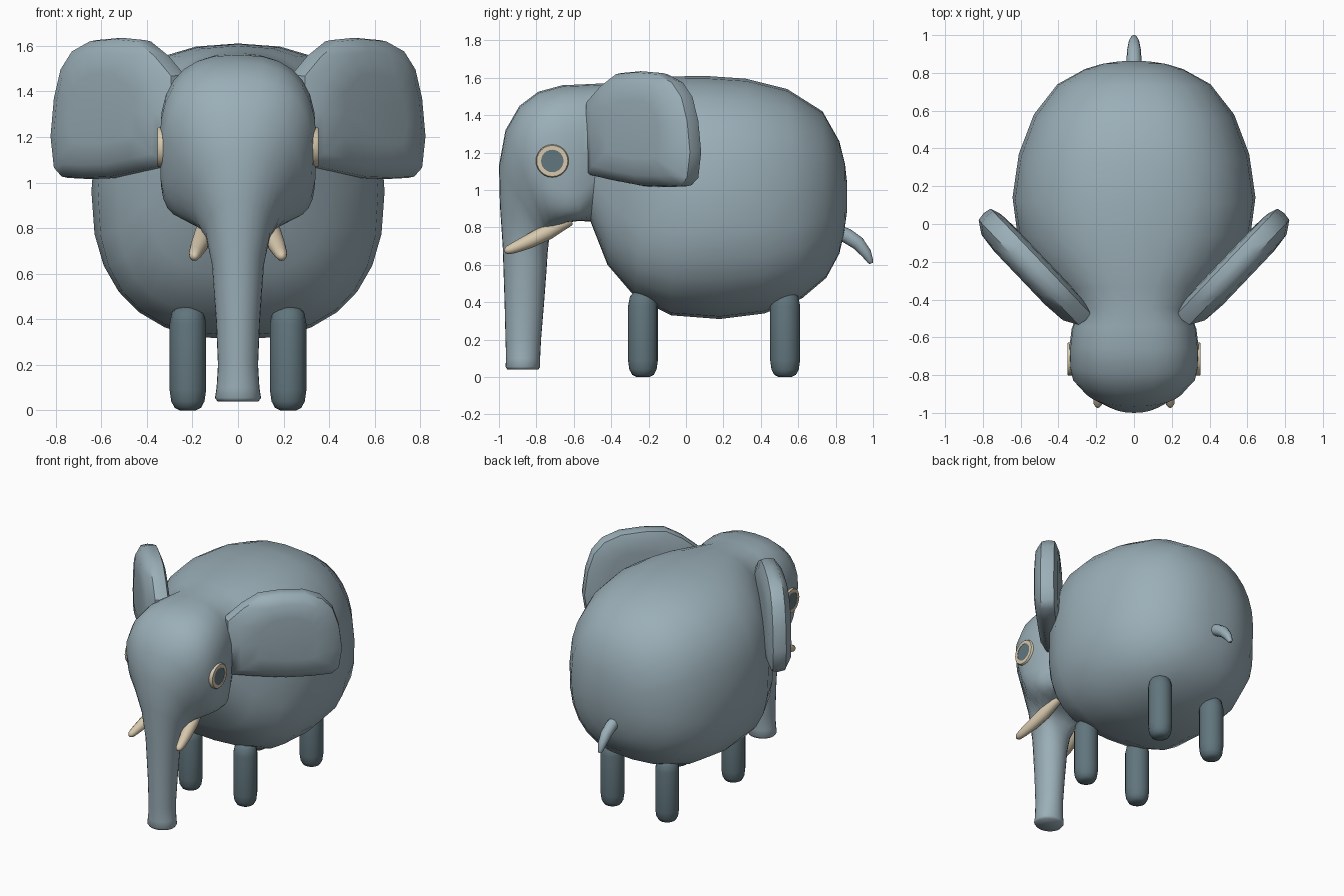
import bpy, bmesh, math
from mathutils import Vector

if "Cube" in bpy.data.objects:
    bpy.data.objects.remove(bpy.data.objects["Cube"])

SIDES = 28


def material(name, rgb):
    m = bpy.data.materials.new(name)
    m.diffuse_color = (*rgb, 1)
    m.use_nodes = True
    m.node_tree.nodes["Principled BSDF"].inputs["Base Color"].default_value = m.diffuse_color
    return m


SKIN = material("blue grey skin", (0.325, 0.425, 0.475))
DARK = material("dark blue grey", (0.12, 0.18, 0.205))
IVORY = material("ivory", (0.68, 0.58, 0.42))


def loft(name, rings, mat, cap=True, angle=40):
    """Skin a list of equal-length point rings; cap the ends or join them in a loop."""
    bm = bmesh.new()
    rows = [[bm.verts.new(p) for p in ring] for ring in rings]
    pairs = list(zip(rows, rows[1:])) if cap else list(zip(rows, rows[1:] + rows[:1]))
    for a, b in pairs:
        n = len(a)
        for i in range(n):
            j = (i + 1) % n
            bm.faces.new((a[i], a[j], b[j], b[i]))
    if cap:
        bm.faces.new(rows[0])
        bm.faces.new(rows[-1])
    bmesh.ops.recalc_face_normals(bm, faces=bm.faces)
    mesh = bpy.data.meshes.new(name)
    bm.to_mesh(mesh)
    bm.free()
    mesh.materials.append(mat)
    ob = bpy.data.objects.new(name, mesh)
    bpy.context.collection.objects.link(ob)
    bpy.ops.object.select_all(action='DESELECT')
    ob.select_set(True)
    bpy.context.view_layer.objects.active = ob
    bpy.ops.object.shade_smooth_by_angle(angle=math.radians(angle))
    return ob


def circle(center, axis_u, axis_v, r, n):
    return [Vector(center) + r * (axis_u * math.cos(t) + axis_v * math.sin(t))
            for t in (2 * math.pi * i / n for i in range(n))]


def tube(name, path, radii, mat, n=12):
    """Tapering round tube along a path that bends mostly in the YZ plane."""
    pts = [Vector(p) for p in path]
    rings = []
    for i, p in enumerate(pts):
        d = (pts[min(i + 1, len(pts) - 1)] - pts[max(i - 1, 0)]).normalized()
        u = (Vector((1, 0, 0)) - d * d.x).normalized()
        rings.append(circle(p, u, d.cross(u), radii[i], n))
    return loft(name, rings, mat, angle=60)


def body_ring(ty, tz, by, bz, w, n_top, n_bot):
    """Superellipse between a top and a bottom point on the centre line."""
    top, bot = Vector((0, ty, tz)), Vector((0, by, bz))
    mid, half = (top + bot) / 2, (top - bot) / 2
    ring = []
    for i in range(SIDES):
        t = 2 * math.pi * i / SIDES
        c, s = math.cos(t), math.sin(t)
        e = 2 / (n_top if c > 0 else n_bot)
        p = mid + half * math.copysign(abs(c) ** e, c)
        p.x = w * math.copysign(abs(s) ** e, s)
        ring.append(p)
    return ring


# Torso, head and trunk: one skin from rump to trunk tip
# (top y, top z, bottom y, bottom z, half width, top and bottom roundness)
TORSO = [
    (.862, 1.03, .86, .88, .08, 2, 2), (.85, 1.14, .845, .77, .17, 2.1, 2.1),
    (.82, 1.26, .82, .66, .26, 2.2, 2.2), (.73, 1.42, .75, .53, .405, 2.3, 2.4),
    (.54, 1.54, .62, .42, .53, 2.4, 2.6), (.32, 1.595, .42, .34, .61, 2.4, 2.5),
    (.10, 1.61, .18, .31, .643, 2.4, 2.4), (-.06, 1.607, -.08, .33, .615, 2.4, 2.6),
    (-.20, 1.60, -.27, .425, .53, 2.4, 3), (-.33, 1.585, -.42, .60, .41, 2.4, 3),
    (-.44, 1.57, -.51, .83, .30, 2.4, 3.2)]
HEAD = [
    (-.54, 1.565, -.57, .835, .33, 2.5, 6), (-.66, 1.56, -.64, .825, .342, 2.6, 5),
    (-.79, 1.525, -.69, .80, .344, 2.6, 3.4), (-.89, 1.45, -.715, .78, .328, 2.5, 2.7),
    (-.965, 1.32, -.73, .75, .275, 2.3, 2.2), (-1.0, 1.13, -.735, .71, .20, 2.1, 2),
    (-.995, .92, -.74, .66, .143, 2, 2), (-.98, .70, -.745, .58, .114, 2, 2),
    (-.97, .40, -.76, .38, .096, 2, 2), (-.965, .20, -.775, .20, .088, 2, 2),
    (-.962, .10, -.78, .10, .094, 2, 2), (-.965, .055, -.78, .055, .101, 2, 2),
    (-.955, .04, -.79, .04, .09, 2, 2)]
loft("body_head_trunk", [body_ring(*r) for r in TORSO + HEAD], SKIN, angle=60)

# Ear outline as seen from the front (x, z)
EAR = [(.25, 1.08), (.245, 1.30), (.245, 1.47), (.32, 1.56), (.40, 1.625), (.50, 1.635),
       (.61, 1.625), (.69, 1.58), (.74, 1.50), (.77, 1.37), (.785, 1.20),
       (.77, 1.06), (.735, 1.02), (.64, 1.015), (.52, 1.02), (.37, 1.05)]
# (offset through the thickness, outline scale)
EAR_LAYERS = [(-.068, .55), (-.062, .82), (-.042, .98), (.0, 1), (.045, .98), (.088, .80), (.10, .5)]


def ear_ring(side, offset, scale):
    along, out = Vector((.69, .724, 0)), Vector((.724, -.69, 0))
    ring = []
    for x, z in EAR:
        u = (x - .53) / .69 * scale
        p = Vector((.54, -.21, 1.32 + (z - 1.32) * scale)) + along * u + out * offset
        ring.append((side * p.x, p.y, p.z))
    return ring


for side, label in ((1, "left"), (-1, "right")):
    loft(f"ear_{label}", [ear_ring(side, *l) for l in EAR_LAYERS], SKIN, angle=45)

    # Legs: rounded posts
    for pos, y in (("front", -.23), ("back", .53)):
        zs = [0, .012, .04, .09, .38, .43, .455]
        tube(f"leg_{pos}_{label}", [(side * .22, y, z) for z in zs],
             [.035, .058, .073, .08, .08, .07, .045], DARK, 16)

    # Tusks
    tube(f"tusk_{label}",
         [(side * x, y, z) for x, y, z in ((.13, -.62, .84), (.15, -.74, .775), (.17, -.84, .725),
                                           (.187, -.92, .69), (.192, -.955, .677), (.193, -.97, .672))],
         [.03, .042, .038, .029, .022, .01], IVORY)

    # Eyes: flat rim around a dark disc
    Y, Z = Vector((0, 1, 0)), Vector((0, 0, 1))
    rim = [(.30, .088), (.347, .088), (.353, .083), (.353, .06), (.30, .06)]
    loft(f"eye_rim_{label}",
         [circle((side * x, -.715, 1.155), Y, Z, r, 24) for x, r in rim], IVORY, cap=False)
    loft(f"eye_{label}",
         [circle((side * x, -.715, 1.155), Y, Z, .061, 24) for x in (.30, .351)], DARK)

# Tail
tube("tail", [(0, .80, .78), (0, .86, .755), (0, .92, .715), (0, .965, .66), (0, .985, .62), (0, .99, .607)],
     [.037, .04, .037, .028, .017, .009], SKIN)
